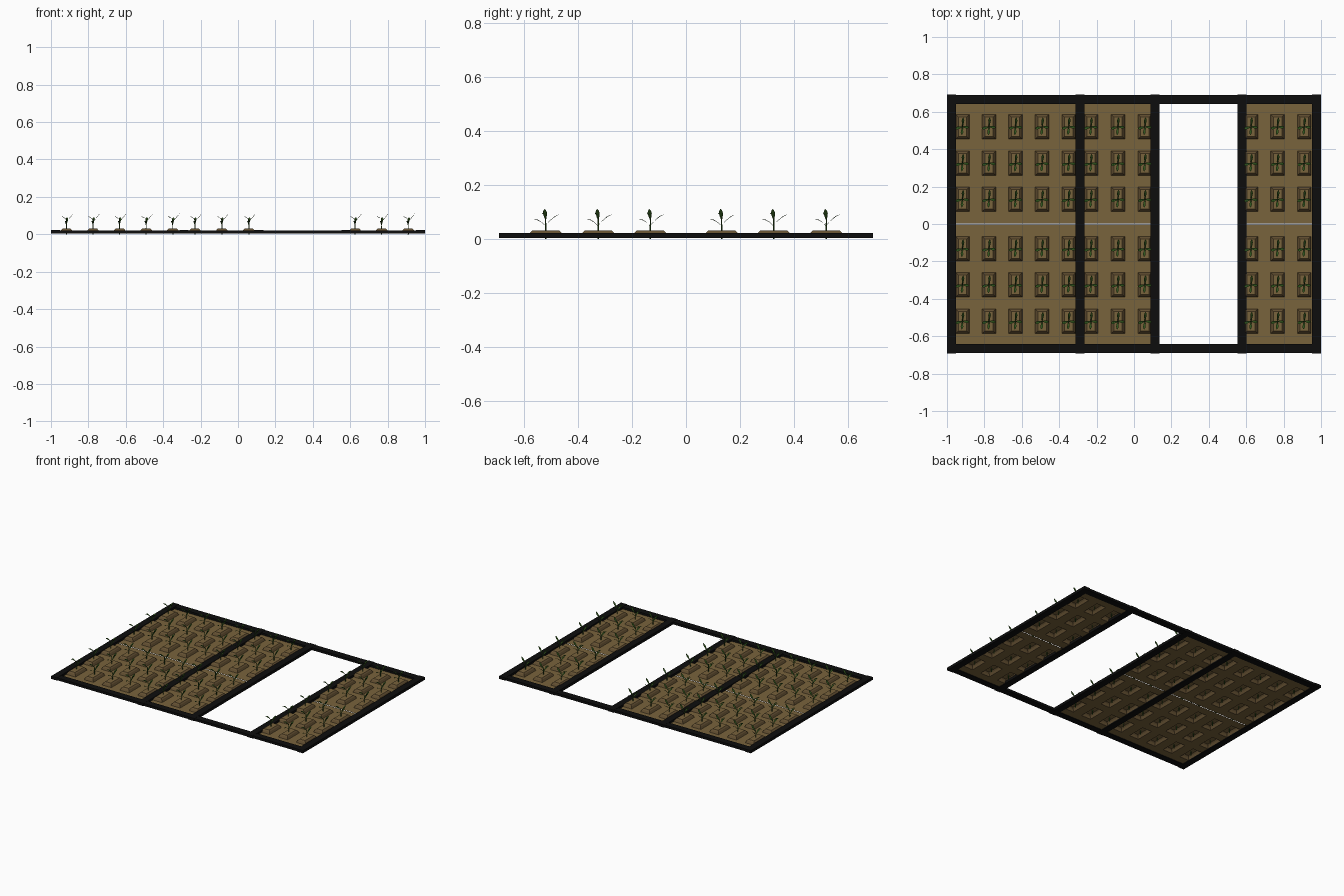
import bpy, bmesh, math
from mathutils import Vector

if "Cube" in bpy.data.objects:
    bpy.data.objects.remove(bpy.data.objects["Cube"])


def material(name, rgb):
    m = bpy.data.materials.new(name)
    m.diffuse_color = (*rgb, 1)
    m.use_nodes = True
    m.node_tree.nodes["Principled BSDF"].inputs["Base Color"].default_value = m.diffuse_color
    return m


BLACK = material("black_frame", (0.004, 0.004, 0.004))
SOIL = material("soil", (0.19, 0.125, 0.045))
MOUND = material("mound_soil", (0.13, 0.083, 0.033))
GREEN = material("leaf_green", (0.03, 0.09, 0.012))


def finish(bm, name, mats):
    me = bpy.data.meshes.new(name)
    bm.to_mesh(me)
    bm.free()
    for m in mats:
        me.materials.append(m)
    ob = bpy.data.objects.new(name, me)
    bpy.context.collection.objects.link(ob)
    return ob


def bar(name, x0, x1, y0, y1, z0, z1):
    bm = bmesh.new()
    bmesh.ops.create_cube(bm, size=1)
    for v in bm.verts:
        v.co = ((x0 + x1) / 2 + v.co.x * (x1 - x0),
                (y0 + y1) / 2 + v.co.y * (y1 - y0),
                (z0 + z1) / 2 + v.co.z * (z1 - z0))
    return finish(bm, name, [BLACK])


# Frame: cross bars and long rails
for i, (a, b) in enumerate([(-1, -0.953), (-0.313, -0.265), (0.088, 0.136),
                            (0.553, 0.601), (0.952, 1)]):
    bar(f"cross_bar_{i}", a, b, -0.692, 0.692, 0.003, 0.022)
for n, s in (("front", -1), ("back", 1)):
    bar(f"{n}_rail", -0.998, 0.998, *sorted((s * 0.642, s * 0.689)), 0.004, 0.021)

# Soil beds: flat sheet with raised hollow mounds, split along the middle
ROWS = [0.132, 0.325, 0.52]
BEDS = [(-0.98, -0.29, [-0.917, -0.775, -0.633, -0.491, -0.349]),
        (-0.29, 0.115, [-0.23, -0.086, 0.058]),
        (0.575, 0.975, [0.626, 0.768, 0.91])]
HX, HY, Z = 0.037, 0.066, 0.007


def soil(name, x0, x1, y0, y1, cols, rows):
    xs = [x0] + [c + s * HX for c in cols for s in (-1, 1)] + [x1]
    ys = [y0] + [r + s * HY for r in rows for s in (-1, 1)] + [y1]
    bm = bmesh.new()
    grid = [[bm.verts.new((x, y, Z)) for x in xs] for y in ys]
    bumps = []
    for j in range(len(ys) - 1):
        for i in range(len(xs) - 1):
            f = bm.faces.new((grid[j][i], grid[j][i + 1],
                              grid[j + 1][i + 1], grid[j + 1][i]))
            if i % 2 and j % 2:
                bumps.append(f)
    bm.normal_update()
    for t, d in ((0.010, 0.015), (0.011, 0.008)):
        r = bmesh.ops.inset_individual(bm, faces=bumps, thickness=t, depth=d)
        for f in r["faces"]:
            f.material_index = 1
    return finish(bm, name, [SOIL, MOUND])


for k, (x0, x1, cols) in enumerate(BEDS):
    soil(f"soil_bed_back_{k}", x0, x1, 0.002, 0.66, cols, ROWS)
    soil(f"soil_bed_front_{k}", x0, x1, -0.66, -0.002, cols, [-r for r in ROWS[::-1]])


# Seedling: thin stem with four folded, arching leaves
def leaf(bm, base, tip, width, lift):
    base, tip = Vector(base), Vector(tip)
    side = Vector((-(tip - base).y, (tip - base).x, 0)).normalized()
    prev = None
    for t, w in ((0, 0.2), (0.3, 0.6), (0.65, 1), (0.85, 0.65), (1, 0.03)):
        c = base.lerp(tip, t) + Vector((0, 0, lift * math.sin(math.pi * t)))
        up = Vector((0, 0, 0.3 * width * w))
        cur = [bm.verts.new(p) for p in
               (c - side * width * w + up, c, c + side * width * w + up)]
        if prev:
            for i in (0, 1):
                bm.faces.new((prev[i], prev[i + 1], cur[i + 1], cur[i]))
        prev = cur


bm = bmesh.new()
rings = []
for z, r in ((0, 0.003), (0.04, 0.0027), (0.085, 0.0018)):
    rings.append([bm.verts.new((r * math.cos(a * math.tau / 5),
                                r * math.sin(a * math.tau / 5), z)) for a in range(5)])
for lo, hi in zip(rings, rings[1:]):
    for i in range(5):
        bm.faces.new((lo[i], lo[(i + 1) % 5], hi[(i + 1) % 5], hi[i]))
for base, tip, w, l in (((0, 0, 0.070), (0.036, -0.004, 0.111), 0.008, -0.004),
                        ((0, 0, 0.076), (-0.038, -0.010, 0.094), 0.008, 0.007),
                        ((0, 0, 0.050), (0.004, 0.050, 0.090), 0.007, 0.005),
                        ((0, 0, 0.046), (-0.004, -0.044, 0.070), 0.007, 0.008)):
    leaf(bm, base, tip, w, l)
first = finish(bm, "seedling", [GREEN])
first.location = (BEDS[0][2][0], ROWS[0], 0)
for _, _, cols in BEDS:
    for x in cols:
        for y in [s * r for s in (1, -1) for r in ROWS]:
            if (x, y) == (BEDS[0][2][0], ROWS[0]):
                continue
            ob = bpy.data.objects.new("seedling", first.data)
            ob.location = (x, y, 0)
            bpy.context.collection.objects.link(ob)
